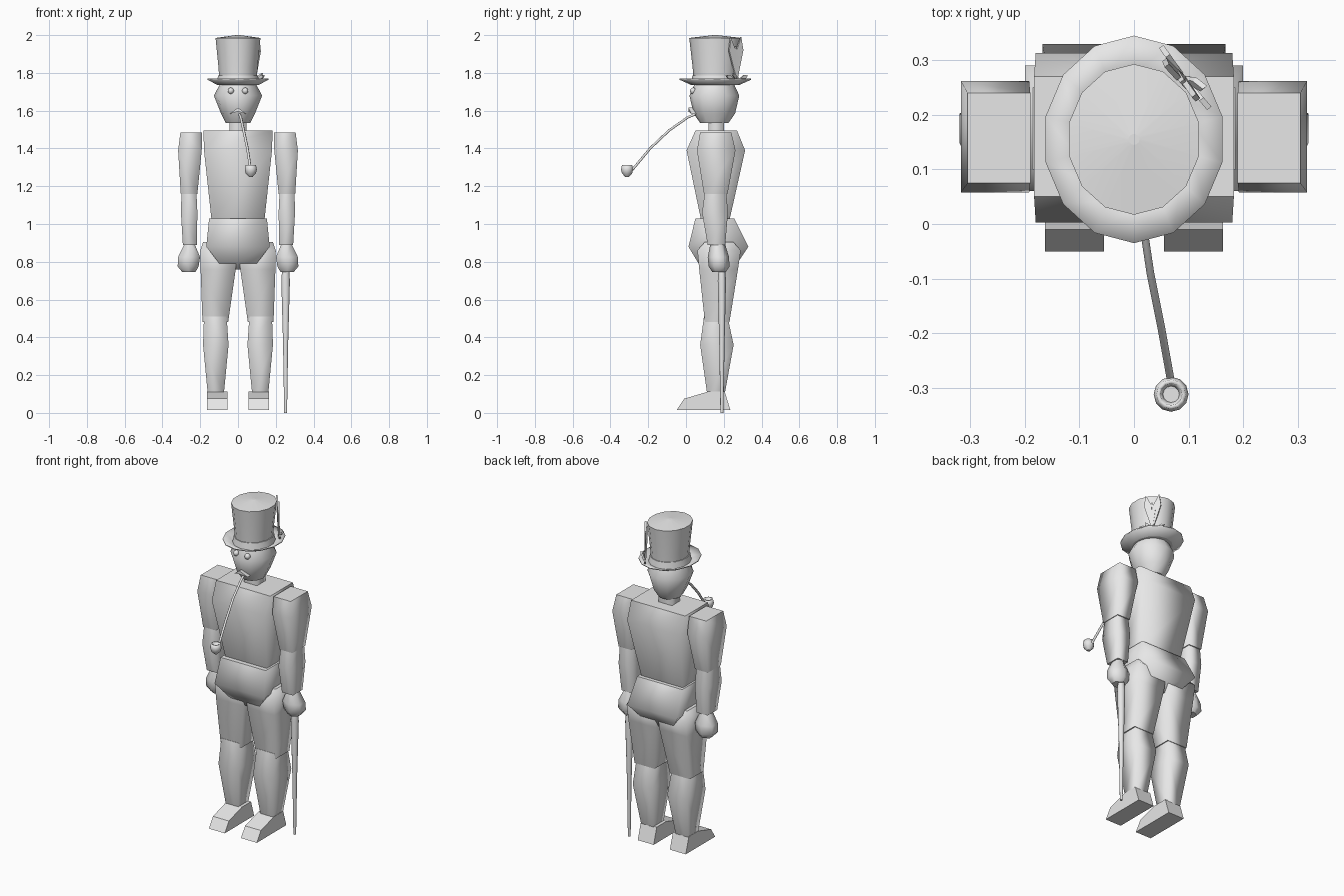
import bpy, bmesh, math
from mathutils import Vector

cube = bpy.data.objects.get("Cube")
if cube:
    bpy.data.objects.remove(cube)

grey = bpy.data.materials.new("plain grey")
grey.use_nodes = True
grey.diffuse_color = (0.8, 0.8, 0.8, 1)
grey.node_tree.nodes["Principled BSDF"].inputs["Base Color"].default_value = (0.8, 0.8, 0.8, 1)


def finish(name, bm):
    bmesh.ops.recalc_face_normals(bm, faces=bm.faces)
    mesh = bpy.data.meshes.new(name)
    bm.to_mesh(mesh)
    bm.free()
    mesh.materials.append(grey)
    obj = bpy.data.objects.new(name, mesh)
    bpy.context.collection.objects.link(obj)
    return obj


def loft(name, rings, sides=4, flip=1):
    """Stack sections given as (z, x min, x max, y min, y max); 4 sides makes a box."""
    bm = bmesh.new()
    turn, size = (math.pi / 4, math.sqrt(2)) if sides == 4 else (math.pi / 2, 1)
    loops = []
    for z, x0, x1, y0, y1 in rings:
        loop = []
        for i in range(sides):
            a = turn + math.tau * i / sides
            x = (x0 + x1) / 2 + math.cos(a) * size * (x1 - x0) / 2
            y = (y0 + y1) / 2 + math.sin(a) * size * (y1 - y0) / 2
            loop.append(bm.verts.new((flip * x, y, z)))
        loops.append(loop)
    for low, high in zip(loops, loops[1:]):
        for i in range(sides):
            j = (i + 1) % sides
            bm.faces.new((low[i], low[j], high[j], high[i])).smooth = True
    bm.faces.new(loops[0])
    bm.faces.new(loops[-1])
    return finish(name, bm)


def round_loft(name, cx, cy, rings, sides):
    """Stack ellipses given as (z, x radius, y radius) around one axis."""
    return loft(name, [(z, cx - rx, cx + rx, cy - ry, cy + ry) for z, rx, ry in rings], sides)


def prism(name, start, end):
    """Join two matching outlines into a solid."""
    bm = bmesh.new()
    a = [bm.verts.new(p) for p in start]
    b = [bm.verts.new(p) for p in end]
    bm.faces.new(a)
    bm.faces.new(b)
    for i in range(len(a)):
        j = (i + 1) % len(a)
        bm.faces.new((a[i], a[j], b[j], b[i]))
    return finish(name, bm)


# Trunk
loft("torso", [(1.02, -.14, .14, .08, .23), (1.39, -.18, .18, .003, .313),
               (1.495, -.183, .183, .05, .27)])
loft("pelvis", [(.76, -.075, .075, .085, .25), (.88, -.168, .168, .013, .33),
                (1.03, -.153, .153, .05, .255)])
loft("neck", [(1.48, -.045, .045, .12, .2), (1.56, -.045, .045, .12, .2)])

# Limbs, mirrored left and right
for side, s in (("left", 1), ("right", -1)):
    loft(side + "_upper_arm", [(1.16, .215, .303, .095, .22), (1.39, .192, .317, .058, .262),
                               (1.485, .19, .305, .075, .24)], flip=s)
    loft(side + "_forearm", [(.89, .218, .292, .115, .208), (1.06, .215, .302, .085, .222),
                             (1.21, .222, .298, .105, .21)], flip=s)
    loft(side + "_hand", [(.745, .22, .3, .14, .21), (.775, .2, .328, .12, .23),
                          (.825, .192, .326, .115, .228), (.9, .228, .285, .13, .205)], 6, s)
    loft(side + "_thigh", [(.48, .052, .188, .1, .23), (.76, .012, .198, .07, .275),
                           (.86, .01, .2, .06, .29), (.905, .04, .185, .1, .25)], flip=s)
    loft(side + "_shin", [(.1, .075, .16, .112, .205), (.36, .05, .185, .075, .252),
                          (.51, .06, .18, .095, .22)], flip=s)
    foot = [(-.05, .015), (.235, .015), (.205, .112), (.115, .112), (-.01, .075)]
    prism(side + "_foot", [(s * .055, y, z) for y, z in foot],
          [(s * .163, y, z) for y, z in foot])

# Head and face
round_loft("head", 0, .15, [(1.535, .065, .075), (1.585, .09, .11), (1.68, .128, .132),
                            (1.75, .09, .1)], 12)
for side, s in (("left", 1), ("right", -1)):
    bm = bmesh.new()
    bmesh.ops.create_uvsphere(bm, u_segments=10, v_segments=8, radius=.017)
    for f in bm.faces:
        f.smooth = True
    finish(side + "_eye", bm).location = (s * .038, .038, 1.705)
lip = [(-.045, 1.582), (0, 1.596), (.045, 1.582), (0, 1.616)]
prism("moustache", [(x, .012 + abs(x) * .4, z) for x, z in lip], [(x, .08, z) for x, z in lip])

# Smoking pipe
curve = bpy.data.curves.new("pipe_stem", "CURVE")
curve.dimensions = "3D"
curve.bevel_depth = .007
curve.bevel_resolution = 1
curve.use_fill_caps = True
path = [(.005, .06, 1.585), (.015, .01, 1.565), (.03, -.09, 1.495), (.05, -.19, 1.4),
        (.068, -.29, 1.28)]
spline = curve.splines.new("POLY")
spline.points.add(len(path) - 1)
for point, co in zip(spline.points, path):
    point.co = (*co, 1)
curve.materials.append(grey)
stem = bpy.data.objects.new("pipe_stem", curve)
bpy.context.collection.objects.link(stem)
round_loft("pipe_bowl", .068, -.312, [(z, r, r) for z, r in (
    (1.25, .01), (1.268, .027), (1.288, .032), (1.312, .027), (1.312, .02), (1.28, .015))], 12)

# Top hat
hat_y = .155
round_loft("hat_brim", 0, hat_y, [(1.735, .11, .125), (1.764, .166, .19), (1.77, .166, .19),
                                  (1.745, .11, .125)], 14)
round_loft("hat_crown", 0, hat_y, [(1.74, .1, .113), (1.83, .106, .12), (1.985, .122, .138)], 14)
round_loft("hat_top", 0, hat_y, [(1.985, .122, .138), (2.0, .01, .01)], 14)
round_loft("hat_band", 0, hat_y, [(1.745, .116, .128), (1.785, .108, .121)], 14)


# Feather tuft on the back left of the hat
def blade(name, base, tip, width):
    base, tip = Vector(base), Vector(tip)
    across = Vector((.6, -.8, 0))
    if abs((tip - base).normalized().z) < .5:
        across = Vector((0, 0, 1))
    mid = base.lerp(tip, .7)
    outline = [base, mid + across * width, tip, mid - across * width]
    out = Vector((.004, .003, 0))
    prism(name, [p - out for p in outline], [p + out for p in outline])


root = (.09, .268, 1.755)
for i, (tip, width) in enumerate([((.06, .29, 1.99), .022), ((.11, .235, 1.985), .022),
                                  ((.088, .262, 1.94), .018), ((.138, .212, 1.785), .014),
                                  ((.05, .325, 1.785), .014), ((.13, .25, 1.8), .012)]):
    blade("feather_%d" % (i + 1), root, tip, width)

# Walking cane in the left hand
round_loft("cane", .252, .19, [(0, .008, .008), (.36, .014, .014), (.7, .024, .022),
                               (.75, .02, .018), (.79, .012, .012)], 10)
round_loft("cane_knob", .258, .2, [(.75, .012, .012), (.77, .024, .024), (.79, .022, .022),
                                   (.805, .01, .01)], 10)
